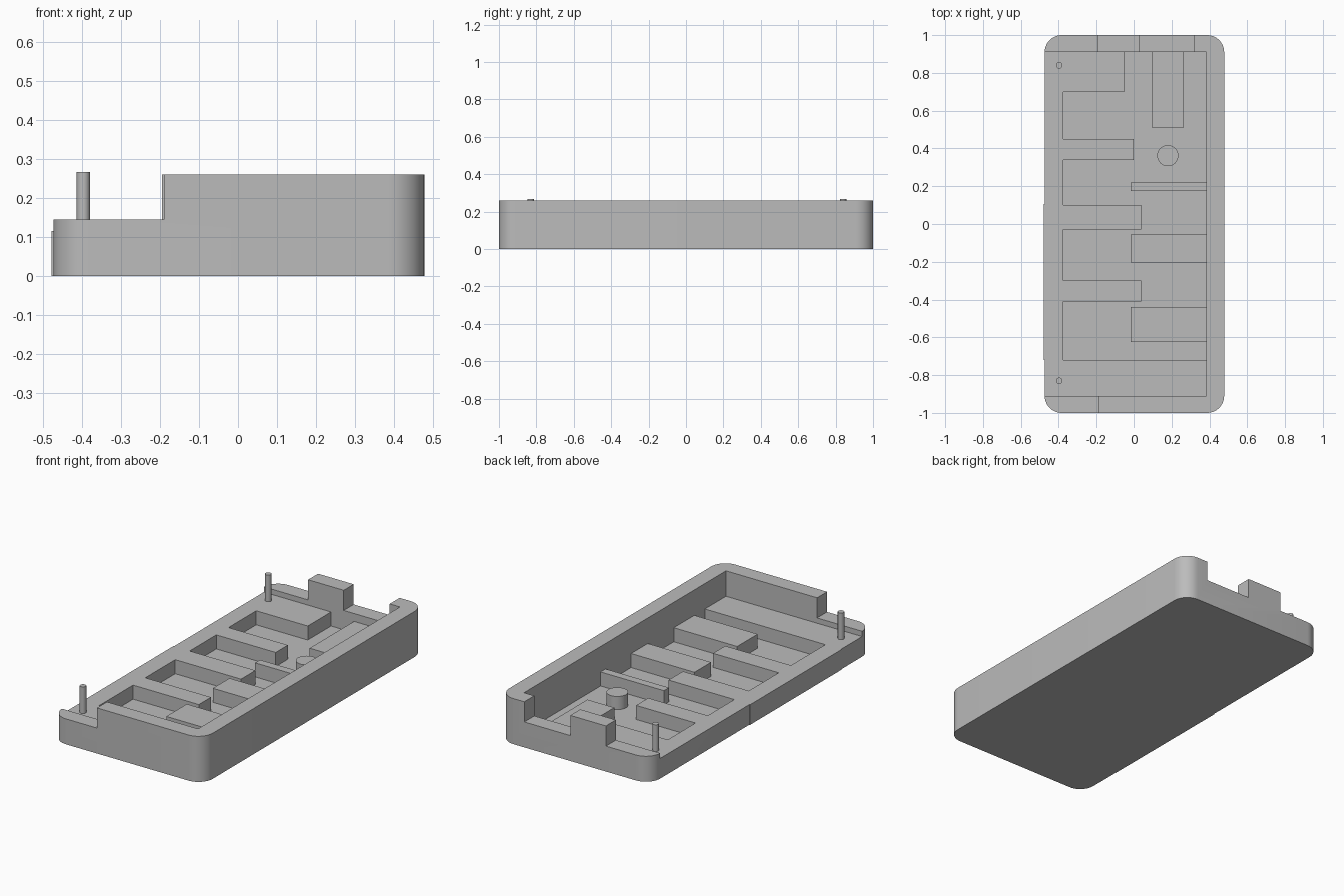
import bpy
import bmesh
import math

cube = bpy.data.objects.get("Cube")
if cube:
    bpy.data.objects.remove(cube, do_unlink=True)

# Heights and inner wall positions shared by the parts
FLOOR, DECK, LOW_RIM, TOP = 0.035, 0.115, 0.145, 0.26
LEFT, RIGHT = -0.474, 0.478
WALL_X, WALL_Y = 0.385, 0.91

GREY = (0.5, 0.5, 0.5, 1)
grey = bpy.data.materials.new("light grey")
grey.use_nodes = True
grey.diffuse_color = GREY
grey.node_tree.nodes["Principled BSDF"].inputs["Base Color"].default_value = GREY


def prism(name, outline, z0, z1):
    """Extrude a counter-clockwise outline between two heights."""
    bm = bmesh.new()
    face = bm.faces.new([bm.verts.new((x, y, z0)) for x, y in outline])
    new = bmesh.ops.extrude_face_region(bm, geom=[face])["geom"]
    bmesh.ops.translate(bm, vec=(0, 0, z1 - z0),
                        verts=[v for v in new if isinstance(v, bmesh.types.BMVert)])
    bmesh.ops.recalc_face_normals(bm, faces=bm.faces)
    mesh = bpy.data.meshes.new(name)
    bm.to_mesh(mesh)
    bm.free()
    mesh.materials.append(grey)
    obj = bpy.data.objects.new(name, mesh)
    bpy.context.collection.objects.link(obj)
    return obj


def block(name, x0, x1, y0, y1, z0, z1):
    return prism(name, [(x0, y0), (x1, y0), (x1, y1), (x0, y1)], z0, z1)


def post(name, x, y, radius, z0, z1, sides=32):
    angles = [2 * math.pi * i / sides for i in range(sides)]
    return smooth(prism(name, [(x + radius * math.cos(a), y + radius * math.sin(a))
                               for a in angles], z0, z1))


def smooth(obj):
    bpy.ops.object.select_all(action="DESELECT")
    obj.select_set(True)
    bpy.context.view_layer.objects.active = obj
    bpy.ops.object.shade_smooth_by_angle(angle=math.radians(30))
    return obj


def cut(obj, cutters):
    """Subtract the cutters, then bake the result and remove them."""
    for cutter in cutters:
        cutter.hide_render = True
        mod = obj.modifiers.new("cut", "BOOLEAN")
        mod.operation = "DIFFERENCE"
        mod.solver = "EXACT"
        mod.object = cutter
    graph = bpy.context.evaluated_depsgraph_get()
    baked = bpy.data.meshes.new_from_object(obj.evaluated_get(graph))
    obj.modifiers.clear()
    obj.data = baked
    for cutter in cutters:
        bpy.data.objects.remove(cutter, do_unlink=True)


# Tray body with rounded vertical corners
R, STEPS = 0.09, 10
corners = [(RIGHT - R, 1 - R), (LEFT + R, 1 - R), (LEFT + R, R - 1), (RIGHT - R, R - 1)]
outline = []
for quarter, (cx, cy) in enumerate(corners):
    for i in range(STEPS + 1):
        a = math.pi / 2 * (quarter + i / STEPS)
        outline.append((cx + R * math.cos(a), cy + R * math.sin(a)))
tray = prism("tray", outline, 0, TOP)

# Pocket with fingers of the deck reaching in from the low side
pocket = [(WALL_X, WALL_Y), (-0.05, WALL_Y), (-0.05, 0.70), (-0.375, 0.70)]
for tip, y_back, y_front in [(0, 0.45, 0.34), (0.04, 0.10, -0.03), (0.04, -0.30, -0.41)]:
    pocket += [(-0.375, y_back), (tip, y_back), (tip, y_front), (-0.375, y_front)]
pocket += [(-0.375, -0.72), (WALL_X, -0.72)]

cut(tray, [
    block("deck_cutter", -0.6, WALL_X, -WALL_Y, WALL_Y, DECK, 0.4),
    block("front_rim_cutter", -0.6, -0.19, -1.1, -0.9, LOW_RIM, 0.4),
    block("back_rim_cutter", -0.6, -0.195, 0.9, 1.1, LOW_RIM, 0.4),
    block("back_notch_cutter", 0.03, 0.32, 0.9, 1.1, LOW_RIM, 0.4),
    prism("pocket_cutter", pocket, FLOOR, 0.2),
])
smooth(tray)

# Ribs standing on the pocket floor against the tall side wall
for i, (y0, y1) in enumerate([(-0.625, -0.44), (-0.205, -0.055), (0.175, 0.22)]):
    block(f"side_rib_{i + 1}", -0.015, WALL_X + 0.01, y0, y1, FLOOR - 0.01, DECK)

# Pad behind the notch and round boss beside it
block("back_pad", 0.095, 0.265, 0.51, WALL_Y + 0.01, FLOOR - 0.01, 0.10)
post("round_boss", 0.18, 0.362, 0.056, FLOOR - 0.01, 0.11)

# Alignment pins on the low side
for name, y in [("front_pin", -0.83), ("back_pin", 0.84)]:
    post(name, -0.397, y, 0.017, DECK - 0.01, 0.267, 24)

# Thin raised panel on the low outer side
block("side_panel", -0.478, LEFT, -0.72, 0.105, 0, DECK)
